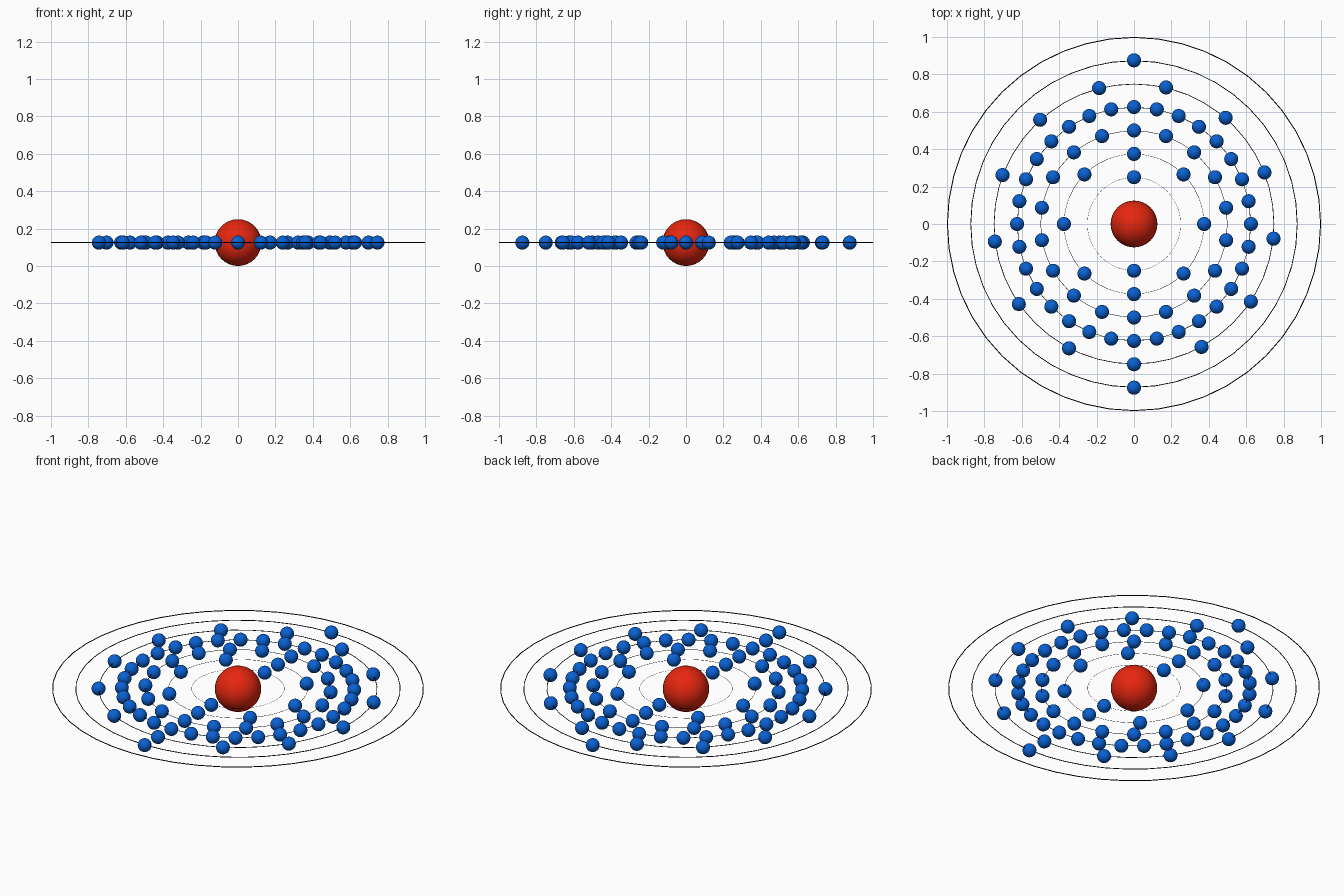
import bpy
from math import radians, cos, sin

if "Cube" in bpy.data.objects:
    bpy.data.objects.remove(bpy.data.objects["Cube"])

CENTRE_Z = 0.125


def material(name, colour):
    mat = bpy.data.materials.new(name)
    mat.diffuse_color = (*colour, 1)
    mat.use_nodes = True
    mat.node_tree.nodes["Principled BSDF"].inputs["Base Color"].default_value = mat.diffuse_color
    return mat


red = material("red", (0.8, 0.02, 0.005))
blue = material("blue", (0.003, 0.12, 0.65))
black = material("black", (0.0, 0.0, 0.0))


def finish(name, mat):
    obj = bpy.context.object
    obj.name = name
    obj.data.materials.append(mat)
    bpy.ops.object.shade_smooth()
    return obj


def ball(name, radius, x, y, mat):
    bpy.ops.mesh.primitive_uv_sphere_add(segments=32, ring_count=16, radius=radius,
                                         location=(x, y, CENTRE_Z))
    return finish(name, mat)


# Nucleus
ball("nucleus", 0.125, 0, 0, red)

# Seven thin orbit rings, each scaled up from the same proportions
for i in range(7):
    r = 0.25 + 0.125 * i
    minor = 0.0025 * r
    bpy.ops.mesh.primitive_torus_add(major_segments=48, minor_segments=12,
                                     major_radius=r - minor, minor_radius=minor,
                                     location=(0, 0, CENTRE_Z))
    finish(f"orbit_ring_{i + 1}", black)

# Electrons per shell: (count, angular step), starting at the front and going clockwise
shells = [(2, 180), (8, 45), (18, 20), (32, 11.25), (13, 27.6), (2, 180)]
first = None
for i, (count, step) in enumerate(shells):
    r = 0.25 + 0.125 * i
    for k in range(count):
        a = radians(-90 - step * k)
        x, y = r * cos(a), r * sin(a)
        name = f"electron_{i + 1}_{k + 1}"
        if first is None:
            first = ball(name, 0.0375, x, y, blue)
        else:
            copy = bpy.data.objects.new(name, first.data)
            copy.location = (x, y, CENTRE_Z)
            bpy.context.collection.objects.link(copy)
